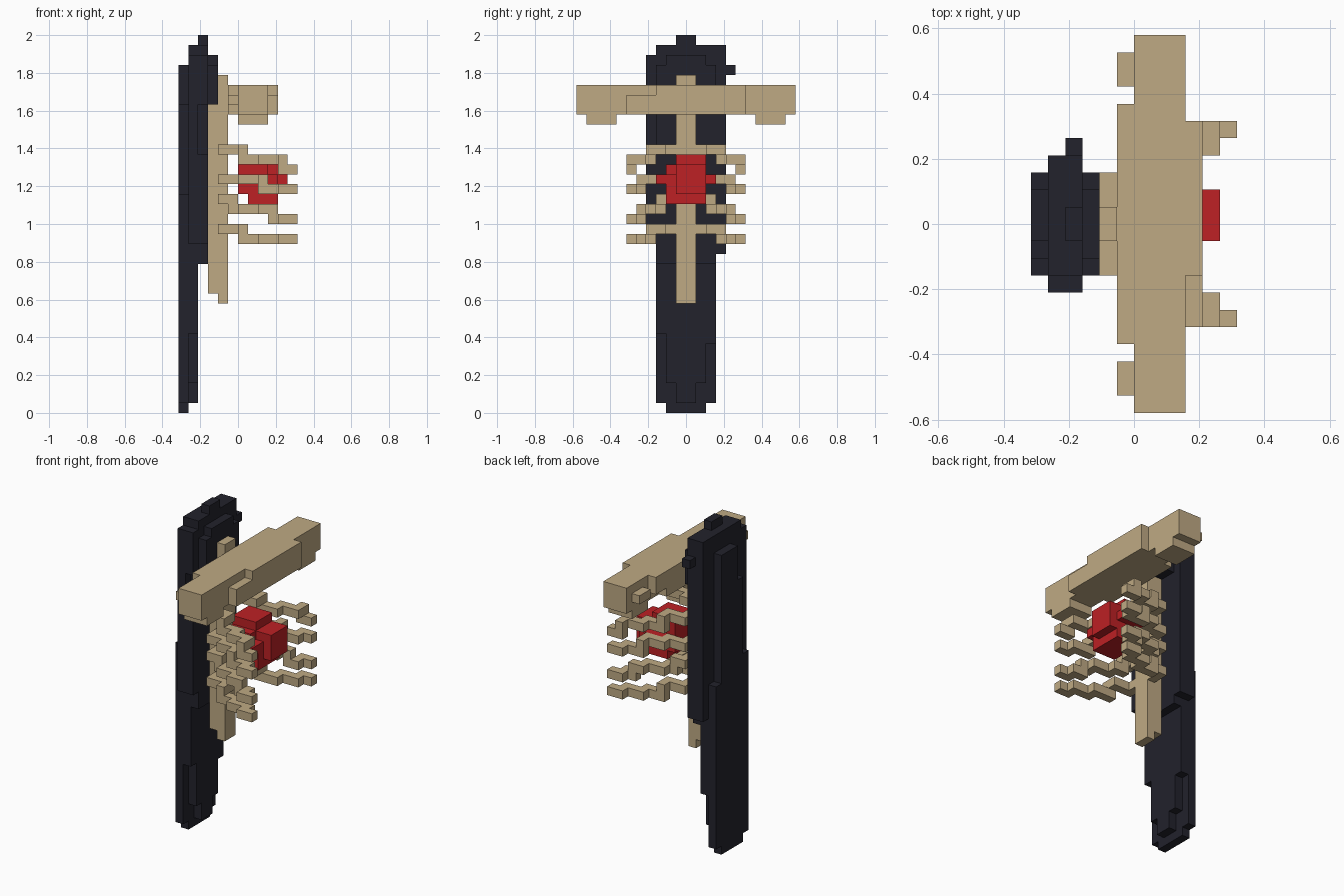
import bpy, bmesh
from mathutils import Vector

if "Cube" in bpy.data.objects:
    bpy.data.objects.remove(bpy.data.objects["Cube"])

UNIT = 2 / 38  # edge of one block


def material(name, rgb):
    m = bpy.data.materials.new(name)
    m.use_nodes = True
    m.diffuse_color = (*rgb, 1)
    m.node_tree.nodes["Principled BSDF"].inputs["Base Color"].default_value = (*rgb, 1)
    return m


bone = material("bone tan", (0.52, 0.40, 0.23))
dark = material("dark navy", (0.016, 0.016, 0.025))
red = material("heart red", (0.51, 0.015, 0.018))


def box(x0, x1, y0, y1, z0, z1):
    return {(x, y, z) for x in range(x0, x1) for y in range(y0, y1) for z in range(z0, z1)}


def build(name, cells, mat):
    """Outer skin of a set of unit blocks, with coplanar faces merged."""
    bm = bmesh.new()
    verts = {}

    def vert(p):
        if p not in verts:
            verts[p] = bm.verts.new(Vector(p) * UNIT)
        return verts[p]

    for c in cells:
        for axis in range(3):
            u, v = (axis + 1) % 3, (axis + 2) % 3
            for side in (0, 1):
                n = list(c)
                n[axis] += 2 * side - 1
                if tuple(n) in cells:
                    continue
                ring = []
                for du, dv in ((0, 0), (1, 0), (1, 1), (0, 1)):
                    p = list(c)
                    p[axis] += side
                    p[u] += du
                    p[v] += dv
                    ring.append(vert(tuple(p)))
                bm.faces.new(ring if side else ring[::-1])
    bmesh.ops.dissolve_limit(bm, angle_limit=0.01, verts=bm.verts[:], edges=bm.edges[:])
    mesh = bpy.data.meshes.new(name)
    bm.to_mesh(mesh)
    bm.free()
    mesh.materials.append(mat)
    ob = bpy.data.objects.new(name, mesh)
    bpy.context.collection.objects.link(ob)
    return ob


# Backboard: stacked layers from the back to the front
back_layer = (box(-6, -5, -2, 2, 0, 1) | box(-6, -5, -3, -2, 1, 22) | box(-6, -5, -2, -1, 1, 31)
              | box(-6, -5, -1, 2, 1, 35) | box(-6, -5, 2, 3, 1, 20))
middle_layer = (box(-5, -4, -1, 1, 1, 3) | box(-5, -4, -2, 2, 3, 8) | box(-5, -4, 2, 3, 7, 8)
                | box(-5, -4, -3, 3, 8, 37) | box(-5, -4, -4, -3, 17, 36)
                | box(-5, -4, 3, 4, 16, 37))
front_layer = (box(-4, -3, -3, 3, 15, 37) | box(-4, -3, -4, -3, 17, 26)
               | box(-4, -3, -4, -3, 31, 36) | box(-4, -3, 3, 4, 16, 37)
               | box(-4, -3, 4, 5, 34, 35) | box(-4, -3, -1, 1, 37, 38))
head_layer = box(-3, -2, -3, 3, 31, 35) | box(-3, -2, -2, 2, 35, 36)
spine = box(-3, -2, -1, 1, 12, 31) | box(-2, -1, -1, 1, 11, 34)
build("backboard", (back_layer | middle_layer | front_layer | head_layer) - spine, dark)
build("spine", spine, bone)

# Shoulder bar with a notched rear edge and drooping ends
bar = (box(0, 3, -11, 11, 30, 33) | box(-1, 0, -7, 7, 31, 33) | box(-1, 0, -5, 5, 30, 33)
       | box(3, 4, -3, 6, 30, 33) | box(3, 4, -6, -3, 30, 32))
for y in (-10, 7):
    bar |= box(0, 3, y, y + 3, 29, 30)
for y in (-10, 8):
    bar |= box(-1, 0, y, y + 2, 31, 32)
build("shoulder_bar", bar, bone)

# Ribs: diagonal stair paths that drop a level as they come forward
PATH = [(-2, 1), (-2, 2), (-1, 2), (0, 2), (0, 3), (1, 3), (2, 3), (2, 4),
        (3, 4), (4, 4), (4, 5), (5, 5)]
RIBS = {"top": (26, (1, 5)), "upper": (23, (3,)), "lower": (21, (0, 4)), "bottom": (18, (1,))}
for label, (level, drops) in RIBS.items():
    for side in ("left", "right"):
        cells = set()
        for i, (x, y) in enumerate(PATH):
            z = level - sum(x >= d for d in drops)
            y = y if side == "left" else -1 - y
            cells.add((x, y, z))
            # overlap block where the rib steps down
            if x + 1 in drops and i + 1 < len(PATH) and PATH[i + 1][0] > x:
                cells.add((x, y, z - 1))
        build(f"{label}_rib_{side}", cells, bone)

# Heart
heart = (box(1, 4, -2, 2, 21, 23) | box(0, 4, -2, 2, 22, 24) | box(0, 3, -2, 2, 24, 25)
         | box(0, 3, -1, 2, 25, 26) | box(3, 5, -1, 2, 22, 25) | box(1, 4, -3, 3, 23, 24))
build("heart", heart, red)
